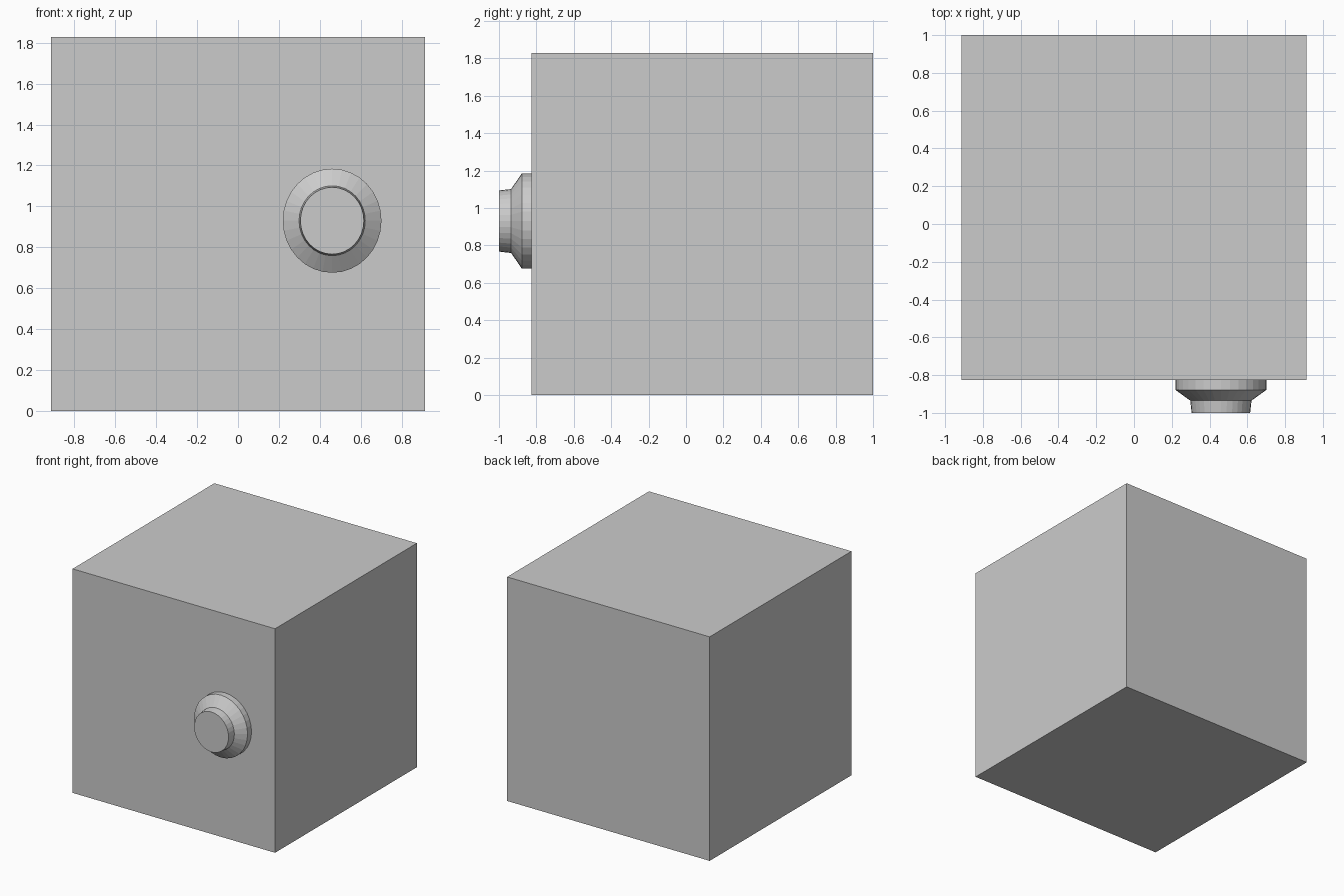
import bpy, bmesh, math

if "Cube" in bpy.data.objects:
    bpy.data.objects.remove(bpy.data.objects["Cube"])

def finish(bm, name):
    bmesh.ops.recalc_face_normals(bm, faces=bm.faces)
    mesh = bpy.data.meshes.new(name)
    bm.to_mesh(mesh)
    bm.free()
    obj = bpy.data.objects.new(name, mesh)
    bpy.context.collection.objects.link(obj)
    return obj

# Box body
SIDE, FRONT = 1.827, -0.827
bm = bmesh.new()
bmesh.ops.create_cube(bm, size=SIDE)
bmesh.ops.translate(bm, verts=bm.verts, vec=(0, FRONT + SIDE / 2, SIDE / 2))
finish(bm, "box_body")

# Stepped knob: (y, radius) profile swept round its axis, slightly taller than wide
SEGMENTS, CX, CZ, STRETCH = 32, 0.46, 0.93, 1.055
profile = [(FRONT, 0.241), (-0.878, 0.241), (-0.935, 0.162), (-1.0, 0.155)]
bm = bmesh.new()
rings = []
for y, r in profile:
    angles = [2 * math.pi * i / SEGMENTS for i in range(SEGMENTS)]
    rings.append([bm.verts.new((CX + r * math.cos(a), y, CZ + r * STRETCH * math.sin(a)))
                  for a in angles])
for a, b in zip(rings, rings[1:]):
    for i in range(SEGMENTS):
        j = (i + 1) % SEGMENTS
        bm.faces.new((a[i], a[j], b[j], b[i]))
bm.faces.new(rings[-1])
finish(bm, "knob")
